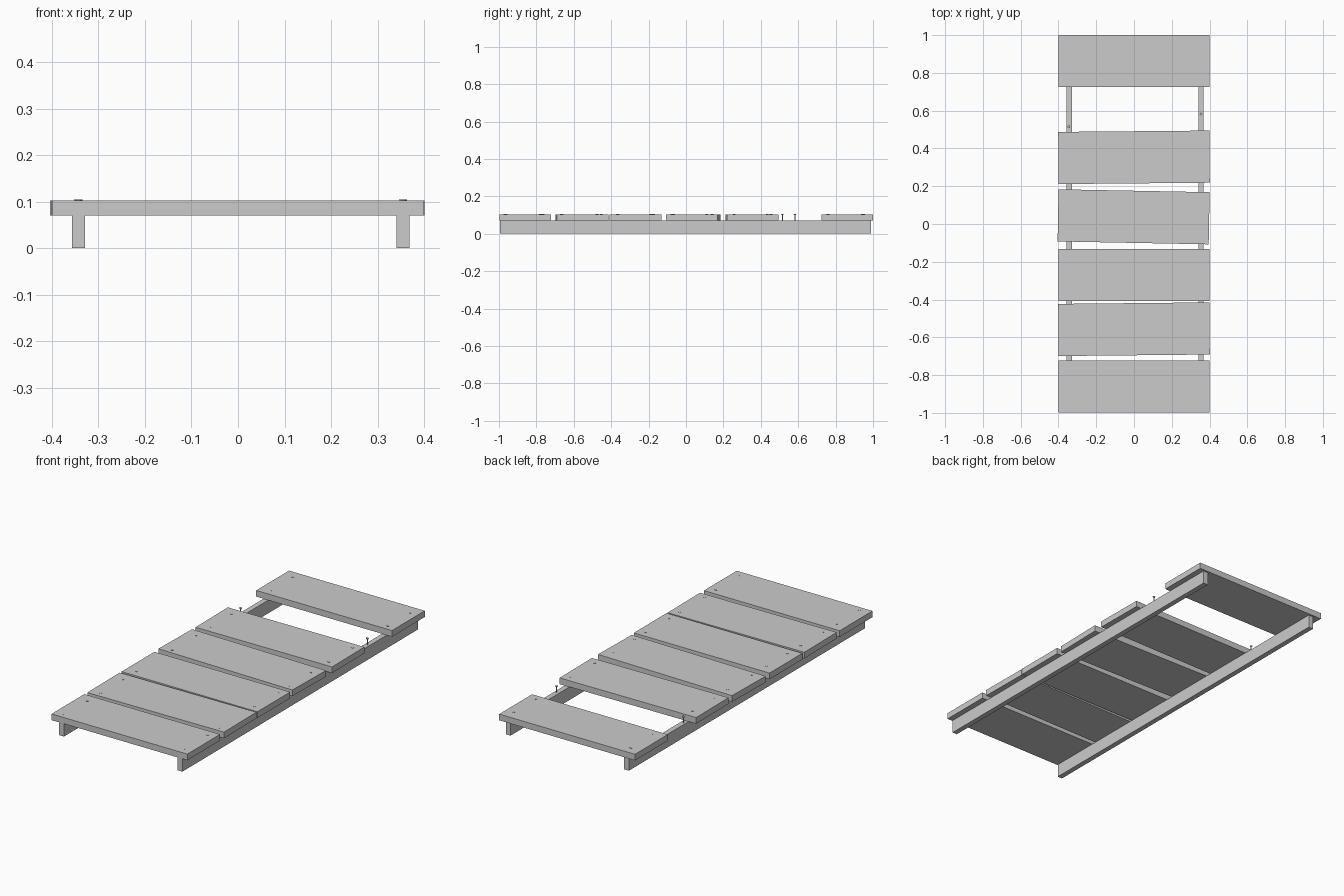
import bpy, bmesh, random
from mathutils import Matrix, Vector

if "Cube" in bpy.data.objects:
    bpy.data.objects.remove(bpy.data.objects["Cube"])

random.seed(4)
RAIL_H, TOP = 0.07, 0.103
RAIL_X = (-0.343, 0.355)


def finish(name, bm, loc, angle=0.0):
    mesh = bpy.data.meshes.new(name)
    bm.to_mesh(mesh)
    bm.free()
    ob = bpy.data.objects.new(name, mesh)
    ob.location = loc
    ob.rotation_euler.z = angle
    bpy.context.collection.objects.link(ob)
    return ob


def box(name, size, loc, angle=0.0):
    bm = bmesh.new()
    bmesh.ops.create_cube(bm, size=1.0)
    bmesh.ops.scale(bm, vec=size, verts=bm.verts)
    return finish(name, bm, loc, angle)


def nail(name, x, y):
    # thin shank with a flat head just proud of the planks
    bm = bmesh.new()
    for r1, r2, z0, z1 in ((0.0025, 0.003, 0.055, 0.101), (0.005, 0.0075, 0.1, 0.105)):
        bmesh.ops.create_cone(bm, cap_ends=True, segments=8, radius1=r1, radius2=r2,
                              depth=z1 - z0,
                              matrix=Matrix.Translation((0, 0, (z0 + z1) / 2)))
    return finish(name, bm, (x, y, 0))


# two long rails underneath
for side, x in zip(("left", "right"), RAIL_X):
    box(side + "_rail", (0.028, 1.985, RAIL_H), (x, -0.0025, RAIL_H / 2))

# planks: centre x, centre y, slight twist
planks = [(0, -0.86, 0), (0, -0.557, 0.01), (0, -0.27, 0),
          (-0.002, 0.038, -0.019), (0, 0.353, 0.009), (0, 0.8625, 0)]
for i, (px, py, a) in enumerate(planks, 1):
    box(f"plank_{i}", (0.8, 0.276, TOP - RAIL_H), (px, py, (TOP + RAIL_H) / 2), a)
    # two nails at each end
    for side, x in zip(("left", "right"), RAIL_X):
        for j, off in enumerate((-0.1, 0.09), 1):
            nail(f"nail_{i}_{side}_{j}", x + random.uniform(-0.002, 0.002),
                 py + x * a + off + random.uniform(-0.012, 0.012))

# bare nails left where a plank is missing
nail("loose_nail_left", -0.345, 0.515)
nail("loose_nail_right", 0.355, 0.582)
